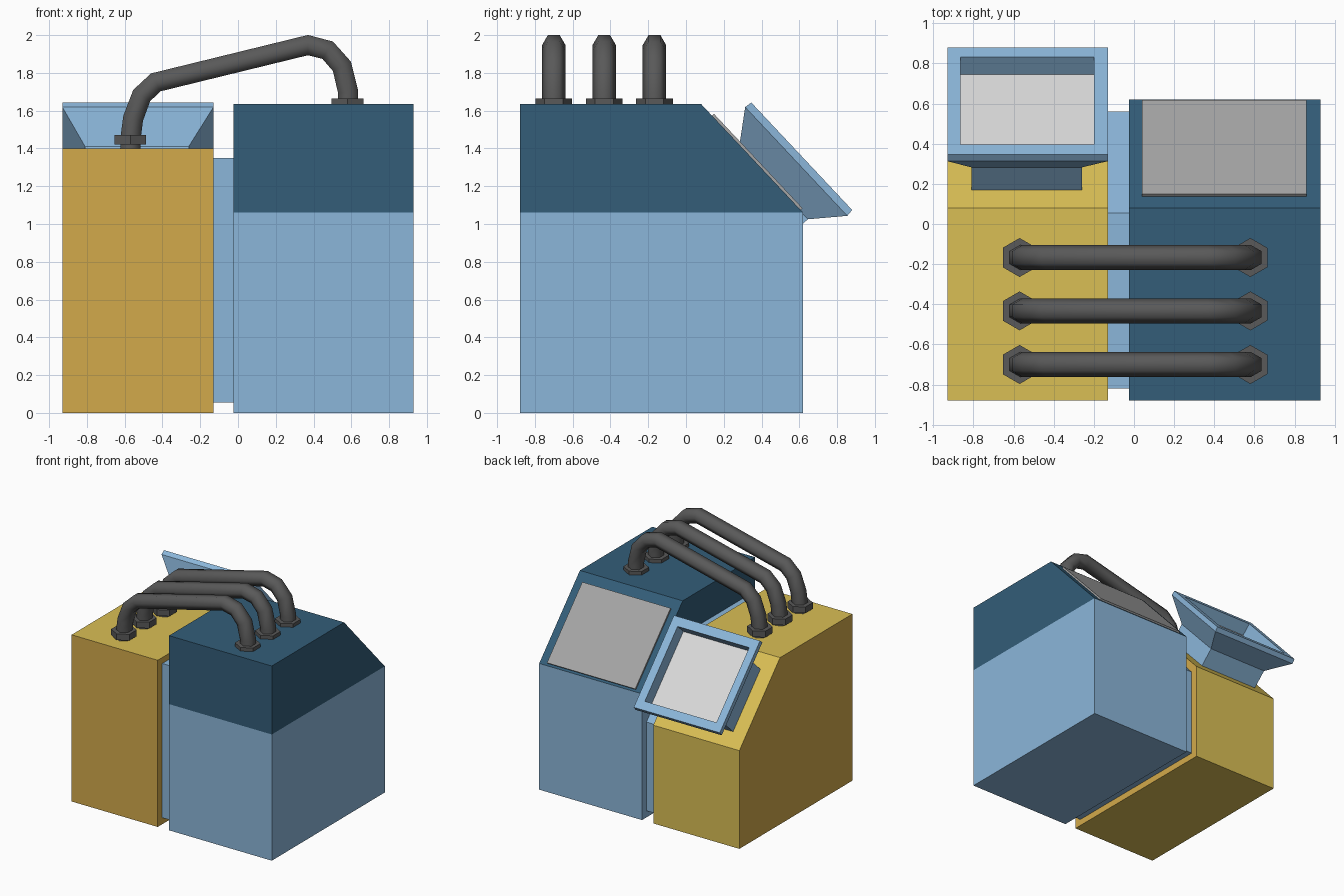
import bpy, bmesh, math
from mathutils import Vector

if "Cube" in bpy.data.objects:
    bpy.data.objects.remove(bpy.data.objects["Cube"])


def mat(name, rgb):
    m = bpy.data.materials.new(name)
    m.diffuse_color = (*rgb, 1)
    m.use_nodes = True
    m.node_tree.nodes["Principled BSDF"].inputs["Base Color"].default_value = m.diffuse_color
    return m


LIGHT = mat("light_blue", (0.26, 0.47, 0.70))
DARK = mat("dark_blue", (0.033, 0.11, 0.19))
YELLOW = mat("yellow", (0.70, 0.52, 0.09))
ORANGE = mat("orange", (0.65, 0.40, 0.07))
PIPE = mat("pipe_grey", (0.10, 0.10, 0.10))
RED = mat("red", (0.40, 0.016, 0.016))
PALE = mat("pale_screen", (0.70, 0.70, 0.70))
GREY = mat("grey_screen", (0.38, 0.38, 0.38))


def finish(name, bm, mats, fix=True):
    if fix:
        bmesh.ops.recalc_face_normals(bm, faces=bm.faces[:])
    me = bpy.data.meshes.new(name)
    bm.to_mesh(me)
    bm.free()
    for m in mats:
        me.materials.append(m)
    ob = bpy.data.objects.new(name, me)
    bpy.context.collection.objects.link(ob)
    return ob


def skin(bm, rings, cap_start=True, cap_end=True):
    """Join successive rings of points with quads; returns the end cap."""
    vs = [[bm.verts.new(p) for p in r] for r in rings]
    n = len(vs[0])
    for a, b in zip(vs, vs[1:]):
        for i in range(n):
            j = (i + 1) % n
            bm.faces.new((a[i], a[j], b[j], b[i]))
    if cap_start:
        bm.faces.new(vs[0][::-1])
    return bm.faces.new(vs[-1]) if cap_end else None


def console(x0, x1, profile):
    bm = bmesh.new()
    skin(bm, [[(x, y, z) for y, z in profile] for x in (x0, x1)])
    bmesh.ops.recalc_face_normals(bm, faces=bm.faces[:])
    return bm


def sloped(top, y0=-0.88, y1=0.62, z0=0.0):
    return [(y0, z0), (y1, z0), (y1, top - 0.575), (0.08, top), (y0, top)]


# Tall blue cabinet, dark above the seam
bm = console(-0.025, 0.93, sloped(1.635))
bmesh.ops.bisect_plane(bm, geom=bm.verts[:] + bm.edges[:] + bm.faces[:],
                       plane_co=(0, 0, 1.06), plane_no=(0, 0, 1))
for f in bm.faces:
    f.material_index = int(f.calc_center_median().z > 1.06)
finish("blue_cabinet", bm, [LIGHT, DARK])

# Short yellow cabinet, orange on its sides and front
bm = console(-0.93, -0.13, sloped(1.40))
for f in bm.faces:
    f.material_index = int(abs(f.normal.x) > 0.9 or f.normal.y < -0.9)
finish("yellow_cabinet", bm, [YELLOW, ORANGE])

# Spacer between the cabinets
joint = [(-0.82, 0.055), (0.56, 0.055), (0.56, 0.80), (0.055, 1.35), (-0.82, 1.35)]
finish("joining_panel", console(-0.14, -0.015, joint), [LIGHT])

# Local frame of the slopes: t runs down the slope, n points away from it
T = Vector((0, 0.54, -0.575)).normalized()
N = Vector((0, 0.575, 0.54)).normalized()


def rect(top, x0, x1, t0, t1, n):
    o = Vector((0, 0.08, top))
    return [o + T * t + N * n + Vector((x, 0, 0))
            for x, t in ((x0, t0), (x1, t0), (x1, t1), (x0, t1))]


# Flush screen: red border around a grey centre, on a grey plate
bm = bmesh.new()
front = skin(bm, [rect(1.635, 0.04, 0.86, 0.085, 0.77, -0.005),
                  rect(1.635, 0.04, 0.86, 0.085, 0.77, 0.014)])
border = bmesh.ops.inset_region(bm, faces=[front], thickness=0.065)["faces"]
for f in border:
    f.material_index = 1
finish("flush_screen", bm, [GREY, RED])

# Raised monitor: neck, flare, rim and recess with a pale screen
bm = bmesh.new()
screen = skin(bm, [
    rect(1.40, -0.81, -0.26, 0.13, 0.66, -0.02),
    rect(1.40, -0.81, -0.26, 0.13, 0.66, 0.155),
    rect(1.40, -0.93, -0.13, 0.0, 0.79, 0.32),
    rect(1.40, -0.93, -0.13, 0.005, 0.785, 0.36),
    rect(1.40, -0.865, -0.20, 0.08, 0.715, 0.36),
    rect(1.40, -0.865, -0.20, 0.08, 0.70, 0.255)])
screen.material_index = 1
finish("raised_monitor", bm, [LIGHT, PALE])

# Three six-sided pipes bridging the cabinets, with collars
PATH = [(-0.57, 1.39), (-0.568, 1.46), (-0.555, 1.56), (-0.51, 1.68), (-0.435, 1.75),
        (0.37, 1.947), (0.475, 1.92), (0.55, 1.835), (0.583, 1.70), (0.582, 1.62)]


def hexagon(c, across, r):
    return [c + across * (r * math.sin(k * math.pi / 3))
            + Vector((0, r * math.cos(k * math.pi / 3), 0)) for k in range(6)]


for i, y in enumerate((-0.70, -0.433, -0.167)):
    pts = [Vector((x, y, z)) for x, z in PATH]
    rings = []
    for k, p in enumerate(pts):
        a = (p - pts[max(k - 1, 0)]).normalized()
        b = (pts[min(k + 1, len(pts) - 1)] - p).normalized()
        d = (a + b).normalized()
        rings.append(hexagon(p, Vector((-d.z, 0, d.x)), 0.062))
    bm = bmesh.new()
    skin(bm, rings)
    ob = finish(f"pipe_{i + 1}", bm, [PIPE])
    bpy.context.view_layer.objects.active = ob
    ob.select_set(True)
    bpy.ops.object.shade_smooth_by_angle(angle=math.radians(65))
    ob.select_set(False)
    for side, x, z0, z1 in (("left", -0.57, 1.42, 1.472), ("right", 0.58, 1.63, 1.665)):
        bm = bmesh.new()
        X = Vector((1, 0, 0))
        skin(bm, [hexagon(Vector((x, y, z)), X, 0.097) for z in (z0, z1)])
        finish(f"pipe_{i + 1}_{side}_collar", bm, [PIPE])
